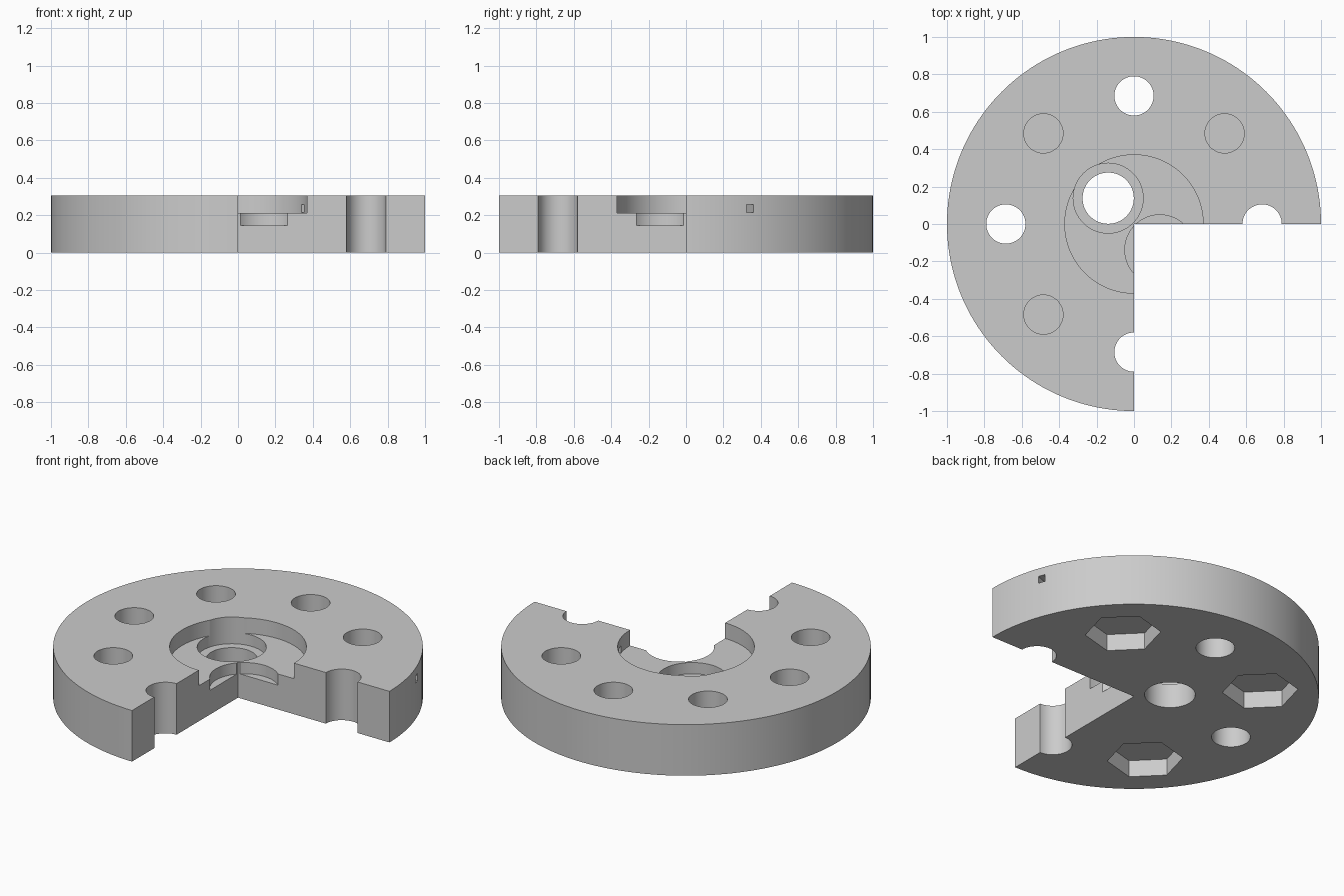
import bpy, bmesh
from math import cos, sin, pi, radians
from mathutils import Matrix

cube = bpy.data.objects.get("Cube")
if cube:
    bpy.data.objects.remove(cube, do_unlink=True)

HEIGHT = 0.305
OVER = 0.1          # how far cutters run past open faces
BOLT_CIRCLE = 0.685

grey = bpy.data.materials.new("plain grey")
grey.use_nodes = True
colour = (0.6, 0.6, 0.6, 1)
grey.diffuse_color = colour
grey.node_tree.nodes["Principled BSDF"].inputs["Base Color"].default_value = colour


def arc(x, y, radius, sides, start=0.0, sweep=2 * pi):
    """Points along an arc; a full turn leaves out the repeated last point."""
    count = sides if sweep >= 2 * pi else sides + 1
    return [(x + radius * cos(start + sweep * i / sides),
             y + radius * sin(start + sweep * i / sides)) for i in range(count)]


def prism(name, outline, bottom, top):
    """Extrude a flat outline straight up into a solid."""
    bm = bmesh.new()
    face = bm.faces.new([bm.verts.new((x, y, bottom)) for x, y in outline])
    grown = bmesh.ops.extrude_face_region(bm, geom=[face])
    verts = [g for g in grown["geom"] if isinstance(g, bmesh.types.BMVert)]
    bmesh.ops.translate(bm, verts=verts, vec=(0, 0, top - bottom))
    bmesh.ops.recalc_face_normals(bm, faces=bm.faces)
    mesh = bpy.data.meshes.new(name)
    bm.to_mesh(mesh)
    bm.free()
    mesh.materials.append(grey)
    obj = bpy.data.objects.new(name, mesh)
    bpy.context.collection.objects.link(obj)
    return obj


def cut(body, cutter):
    """Subtract the cutter from the body, then discard the cutter."""
    cutter.hide_render = True
    mod = body.modifiers.new(cutter.name, 'BOOLEAN')
    mod.operation = 'DIFFERENCE'
    mod.solver = 'EXACT'
    mod.object = cutter
    bpy.context.view_layer.objects.active = body
    bpy.ops.object.modifier_apply(modifier=mod.name)
    bpy.data.objects.remove(cutter, do_unlink=True)


# Disc with the front right quarter left out
disc = prism("disc_body", [(0, 0)] + arc(0, 0, 1, 120, 0, 1.5 * pi), 0, HEIGHT)

# Wide central recess and the two round seats in its floor
cut(disc, prism("central_recess", arc(0, 0, 0.37, 96), 0.212, HEIGHT + OVER))
for side in (-1, 1):
    x, y = side * 0.138, -side * 0.138
    cut(disc, prism("round_seat", arc(x, y, 0.187, 64), 0.145, HEIGHT + OVER))
cut(disc, prism("shaft_hole", arc(-0.138, 0.138, 0.137, 64), -OVER, HEIGHT + OVER))

# Ring of holes: through on the axes, blind with a hexagonal pocket between
for i in range(8):
    angle = i * pi / 4
    if i == 7:
        continue
    x, y = BOLT_CIRCLE * cos(angle), BOLT_CIRCLE * sin(angle)
    blind = i % 2
    cut(disc, prism("bolt_hole", arc(x, y, 0.105, 48),
                    0.115 if blind else -OVER, HEIGHT + OVER))
    if blind:
        cut(disc, prism("hex_pocket", arc(x, y, 0.205, 6, -pi / 4), -OVER, 0.1))

# Square channel from the recess wall to the rim
channel = prism("side_channel",
                [(0.3, -0.021), (1.1, -0.021), (1.1, 0.021), (0.3, 0.021)], 0.214, 0.256)
channel.data.transform(Matrix.Rotation(radians(20), 4, 'Z'))
cut(disc, channel)

# Smooth the round walls, keep the edges crisp
bpy.ops.object.select_all(action='DESELECT')
disc.select_set(True)
bpy.context.view_layer.objects.active = disc
bpy.ops.object.shade_smooth_by_angle(angle=radians(30))
